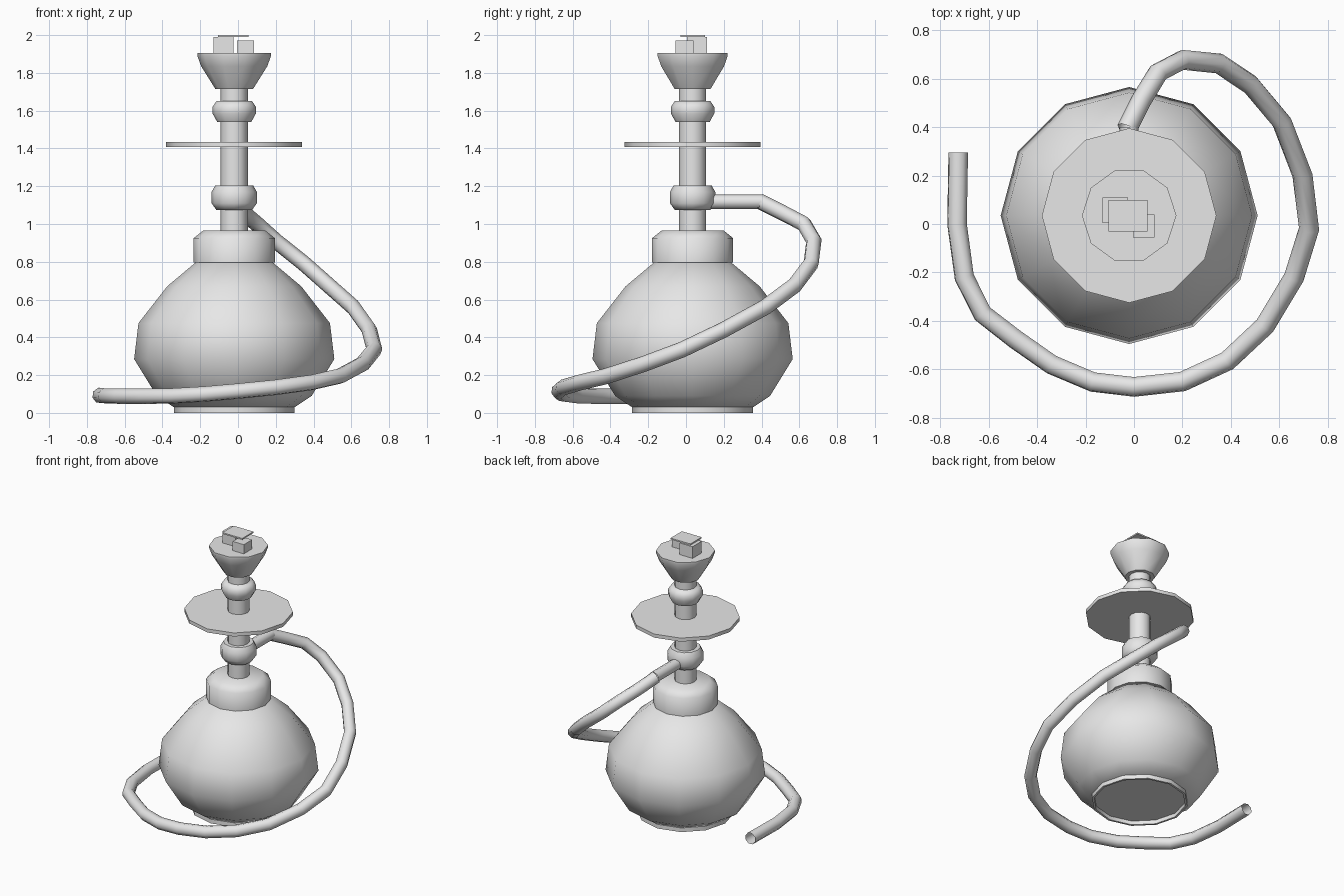
import bpy, bmesh, math
from mathutils import Vector

if "Cube" in bpy.data.objects:
    bpy.data.objects.remove(bpy.data.objects["Cube"])

CX, CY = -0.02, 0.035      # axis of the turned parts

mat = bpy.data.materials.new("plain grey")
mat.diffuse_color = (0.8, 0.8, 0.8, 1)
mat.use_nodes = True
mat.node_tree.nodes["Principled BSDF"].inputs["Base Color"].default_value = mat.diffuse_color


def finish(name, bm, angle=40):
    bmesh.ops.recalc_face_normals(bm, faces=bm.faces)
    me = bpy.data.meshes.new(name)
    bm.to_mesh(me)
    bm.free()
    me.materials.append(mat)
    for p in me.polygons:
        p.use_smooth = True
    me.set_sharp_from_angle(angle=math.radians(angle))
    ob = bpy.data.objects.new(name, me)
    bpy.context.collection.objects.link(ob)
    return ob


def lathe(name, profile, sides=12, angle=40):
    """Turn (radius, z) points around the axis and close both ends."""
    bm = bmesh.new()
    rings = []
    for r, z in profile:
        rings.append([bm.verts.new((CX + r * math.cos(2 * math.pi * i / sides),
                                    CY + r * math.sin(2 * math.pi * i / sides), z))
                      for i in range(sides)])
    for a, b in zip(rings, rings[1:]):
        for i in range(sides):
            j = (i + 1) % sides
            bm.faces.new((a[i], a[j], b[j], b[i]))
    bm.faces.new(rings[0])
    bm.faces.new(rings[-1])
    return finish(name, bm, angle)


def box(name, x0, x1, y0, y1, z0, z1):
    bm = bmesh.new()
    bmesh.ops.create_cube(bm, size=1)
    for v in bm.verts:
        v.co = Vector(((x0 + x1) / 2 + v.co.x * (x1 - x0),
                       (y0 + y1) / 2 + v.co.y * (y1 - y0),
                       (z0 + z1) / 2 + v.co.z * (z1 - z0)))
    return finish(name, bm)


def tube(name, points, radius):
    cu = bpy.data.curves.new(name, 'CURVE')
    cu.dimensions = '3D'
    cu.bevel_depth = radius
    cu.bevel_resolution = 2
    sp = cu.splines.new('POLY')
    sp.points.add(len(points) - 1)
    for p, co in zip(sp.points, points):
        p.co = (*co, 1)
    sp.use_smooth = True
    cu.materials.append(mat)
    ob = bpy.data.objects.new(name, cu)
    bpy.context.collection.objects.link(ob)
    bpy.ops.object.select_all(action='DESELECT')
    ob.select_set(True)
    bpy.context.view_layer.objects.active = ob
    bpy.ops.object.convert(target='MESH')


# Water vase with a recessed foot
lathe("vase", [(0.29, 0.03), (0.32, 0.03), (0.41, 0.09), (0.53, 0.285),
               (0.507, 0.475), (0.355, 0.67), (0.20, 0.80)], angle=50)
lathe("foot_ring", [(0.305, 0.028), (0.305, 0.0), (0.32, 0.0), (0.32, 0.032)])

# Collar, stem and stem rings
lathe("collar", [(0.215, 0.795), (0.215, 0.925), (0.165, 0.965)], angle=55)
lathe("stem", [(0.072, 0.94), (0.072, 1.73)])
lathe("lower_stem_ring", [(0.095, 1.075), (0.12, 1.11), (0.12, 1.17), (0.10, 1.205)], angle=60)
lathe("upper_stem_ring", [(0.09, 1.54), (0.115, 1.585), (0.115, 1.62), (0.095, 1.65)], angle=60)

# Ash tray and tobacco bowl
lathe("tray", [(0.36, 1.407), (0.36, 1.433)])
lathe("bowl", [(0.10, 1.715), (0.175, 1.835), (0.195, 1.89), (0.195, 1.905)], sides=10)

# Coals
box("coal_left", -0.13, -0.025, 0.005, 0.11, 1.90, 1.99)
box("coal_right", -0.005, 0.085, -0.055, 0.04, 1.90, 1.972)
box("coal_top", -0.105, 0.055, -0.03, 0.10, 1.99, 2.0)

# Hose connector and hose
tube("hose_connector", [(CX, 0.10, 1.118), (CX, 0.40, 1.118)], 0.039)
tube("hose", [
    (-0.03, 0.39, 1.12), (0.03, 0.51, 1.06), (0.10, 0.625, 1.0),
    (0.20, 0.677, 0.91), (0.35, 0.662, 0.79), (0.48, 0.575, 0.675),
    (0.61, 0.42, 0.56), (0.695, 0.20, 0.44), (0.722, -0.02, 0.335),
    (0.66, -0.22, 0.26), (0.54, -0.42, 0.195), (0.385, -0.565, 0.16),
    (0.20, -0.65, 0.135), (0.0, -0.672, 0.115), (-0.17, -0.652, 0.10),
    (-0.34, -0.58, 0.09), (-0.49, -0.475, 0.088), (-0.625, -0.37, 0.088),
    (-0.70, -0.22, 0.09), (-0.73, 0.0, 0.092), (-0.725, 0.295, 0.093)], 0.042)
